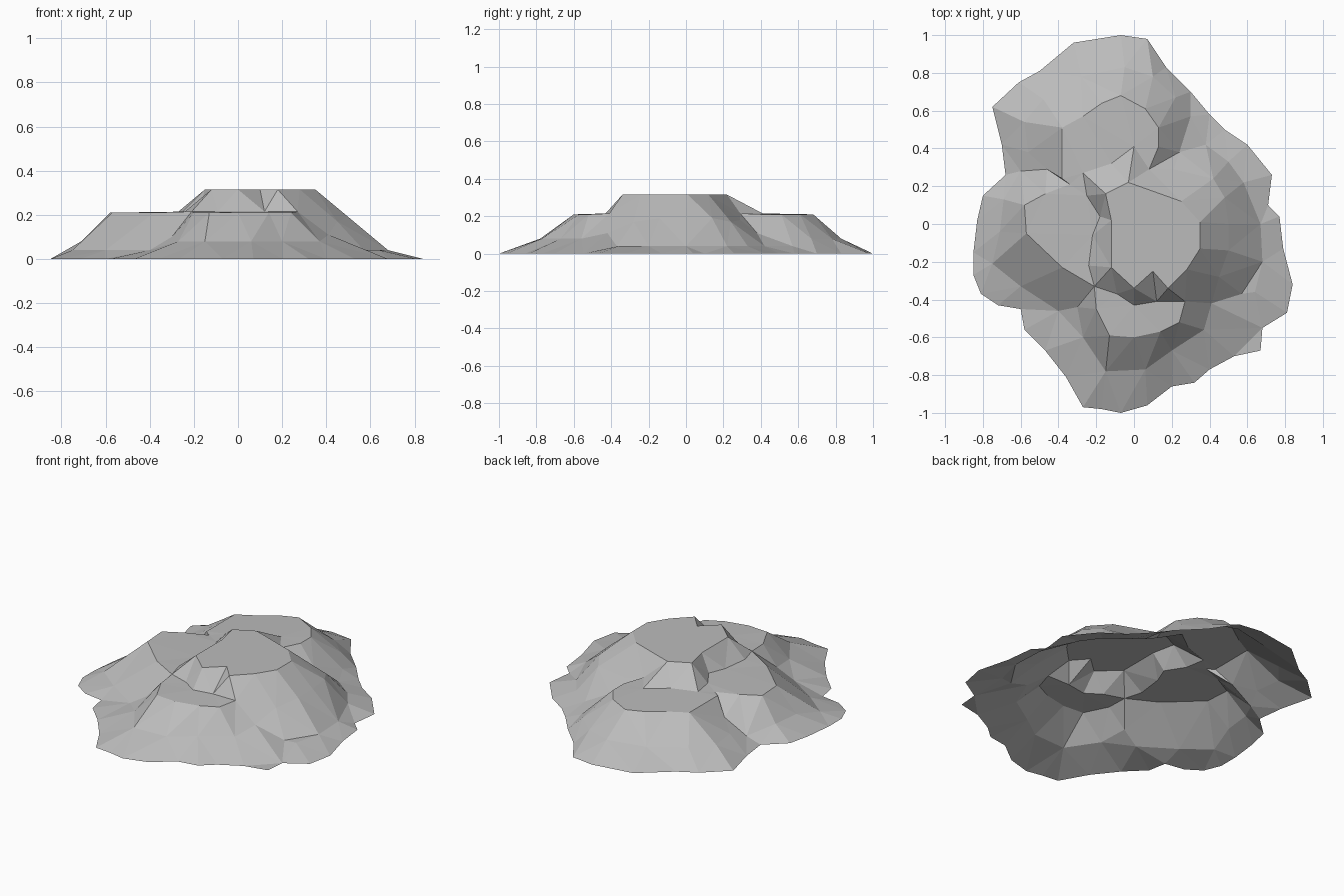
import bpy
import bmesh
from mathutils import Vector
from mathutils.geometry import delaunay_2d_cdt

default_cube = bpy.data.objects.get("Cube")
if default_cube:
    bpy.data.objects.remove(default_cube, do_unlink=True)

points, heights, edges = [], [], []


def add_line(coords, height=None, closed=False):
    """Add a contour at one height, or a ridge / gully with a height per point.
    Coordinates are in hundredths of a unit."""
    first = len(points)
    for co in coords:
        points.append(Vector((co[0], co[1])) / 100)
        heights.append((co[2] if height is None else height) / 100)
    last = len(points) - 1
    edges.extend((i, i + 1) for i in range(first, last))
    if closed:
        edges.append((last, first))


# Ragged ground outline
add_line([
    (-7, 100), (7, 98), (17, 83), (30, 70), (40, 58), (48, 50), (60, 42),
    (73, 26), (71, 10), (77, 4), (79, -13), (84, -32), (81, -47), (68, -55),
    (67, -67), (53, -70), (40, -77), (32, -84), (20, -86), (7, -96),
    (-7, -100), (-17, -98), (-27, -97), (-36, -81), (-47, -67), (-58, -56),
    (-60, -45), (-72, -43), (-81, -37), (-85, -27), (-85, -15), (-83, 2),
    (-80, 15), (-68, 26), (-70, 42), (-75, 62), (-61, 75), (-50, 81),
    (-32, 96),
], height=0, closed=True)

# Top plateau
add_line([
    (-3, 22), (25, 12), (35, 1), (35, -13), (28, -24), (18, -34), (10, -25),
    (0, -34), (-12, -23), (-12, 2), (-15, 16),
], height=31.5, closed=True)

# Foot of the plateau, where it meets the terraces
add_line([
    (8, 29), (0, 41), (-12, 32), (-27, 27), (-25, 15), (-18, 4), (-22, -6),
    (-24, -22), (-21, -33), (-9, -37), (0, -43), (12, -41), (27, -41),
], height=21.5)

# Outer rim of the back, left and front terraces
add_line([
    (8, 29), (13, 41), (13, 51), (6, 61), (-7, 68), (-17, 64), (-27, 57),
    (-38, 51), (-38, 24), (-34, 21), (-47, 16), (-58, 10), (-57, -5),
    (-38, -23), (-21, -33), (-20, -45), (-13, -59), (0, -60), (14, -57),
    (24, -52), (27, -41),
], height=21)

# Lower slopes of the back and front masses
add_line([(22, 67), (10, 78), (-5, 83), (-28, 78), (-48, 66), (-58, 54),
          (-56, 38)], height=8)
add_line([(-27, -60), (-15, -78), (6, -77), (20, -67), (37, -56)], height=8)

# Foot of the right wall and of the left mass
add_line([(57, -37), (64, -36), (68, -20), (67, 0), (58, 22), (50, 33),
          (38, 42), (30, 57)], height=4)
add_line([(-60, 28, 4), (-69, 13, 8), (-71, -4, 8), (-75, -21, 4),
          (-60, -33, 4), (-40, -46, 4)])

# Middle of the right wall
add_line([(42, 24, 17), (48, 14, 19), (50, 0, 19), (50, -14, 19),
          (45, -28, 17)])

# Gullies between the masses
add_line([(8, 29, 21), (24, 38, 11), (38, 42, 4)])
add_line([(8, 29, 21), (21, 29, 18), (42, 24, 17)])
add_line([(-34, 21, 21), (-46, 29, 12), (-60, 28, 4)])
add_line([(-21, -33, 21), (-30, -44, 10), (-40, -46, 4)])
add_line([(27, -41, 21), (41, -42, 11), (57, -37, 4)])
add_line([(10, -25, 31.5), (12, -41, 21.5)])

# Triangulate the lines into one open shell
flat, _, faces, origins, _, _ = delaunay_2d_cdt(points, edges, [], 1, 0.0001)


def height_at(index):
    source = origins[index]
    if not source:
        source = [min(range(len(points)),
                      key=lambda i: (points[i] - flat[index]).length)]
    return max(heights[i] for i in source)


bm = bmesh.new()
verts = [bm.verts.new((co.x, co.y, height_at(i))) for i, co in enumerate(flat)]
for face in faces:
    bm.faces.new([verts[i] for i in face])
bmesh.ops.recalc_face_normals(bm, faces=bm.faces[:])
if sum(face.normal.z for face in bm.faces) < 0:
    bmesh.ops.reverse_faces(bm, faces=bm.faces[:])

mesh = bpy.data.meshes.new("rocky_mound")
bm.to_mesh(mesh)
bm.free()
mound = bpy.data.objects.new("rocky_mound", mesh)
bpy.context.scene.collection.objects.link(mound)

# Plain stone colour
stone = bpy.data.materials.new("stone_grey")
stone.use_nodes = True
colour = (0.5, 0.5, 0.5, 1)
stone.diffuse_color = colour
stone.node_tree.nodes["Principled BSDF"].inputs["Base Color"].default_value = colour
mesh.materials.append(stone)
